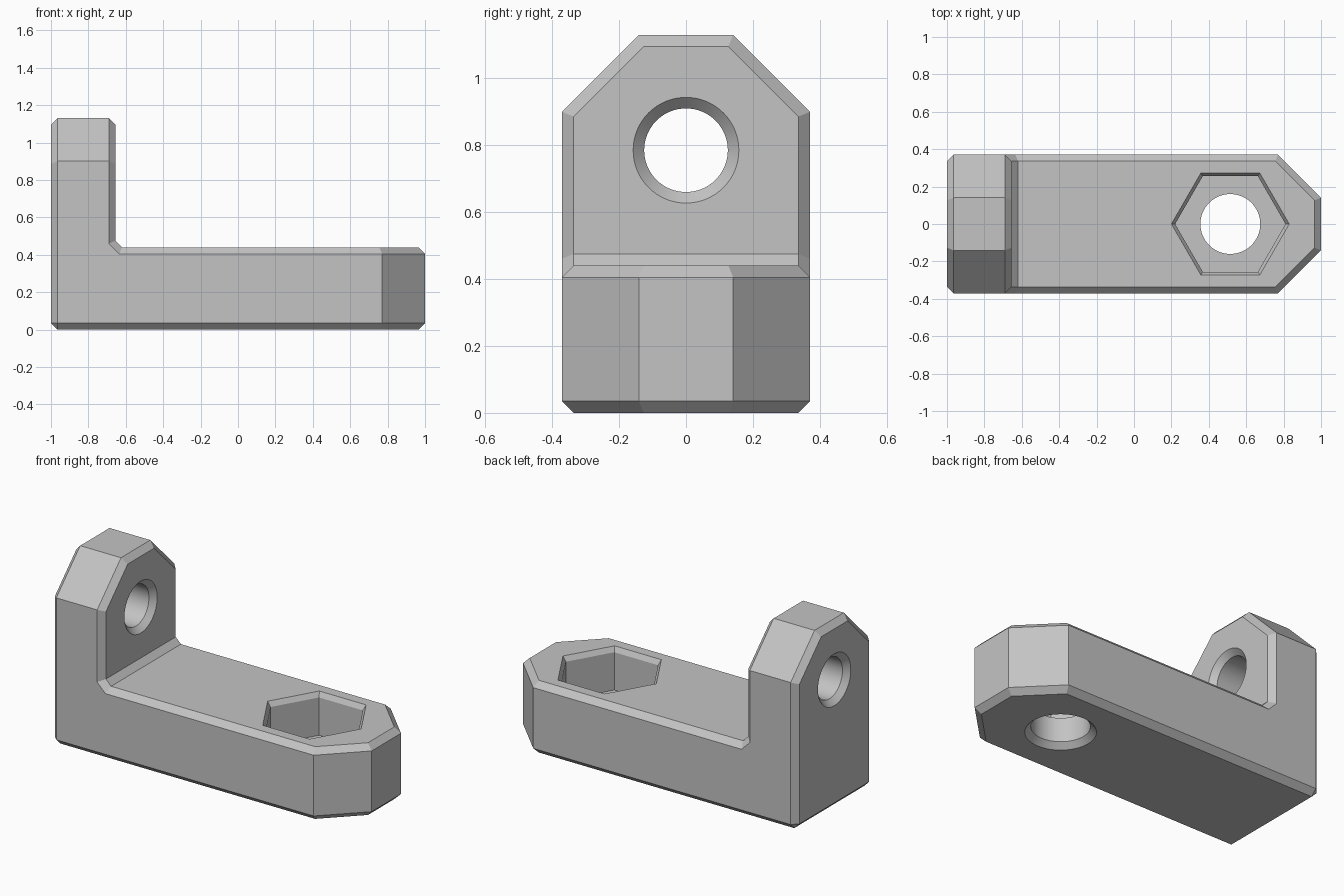
import bpy, bmesh, math
from mathutils import Matrix, Vector

cube = bpy.data.objects.get("Cube")
if cube:
    bpy.data.objects.remove(cube, do_unlink=True)

HALF_W, THICK, TOP = 0.371, 0.44, 1.13
BACK, INNER, NOSE = -1.0, -0.655, 1.0
CHAMFER, CORNER = 0.035, 0.23

grey = bpy.data.materials.new("plain_grey")
grey.use_nodes = True
colour = (0.55, 0.55, 0.55, 1)
grey.diffuse_color = colour
grey.node_tree.nodes["Principled BSDF"].inputs["Base Color"].default_value = colour


def to_object(name, bm):
    bmesh.ops.recalc_face_normals(bm, faces=bm.faces[:])
    mesh = bpy.data.meshes.new(name)
    bm.to_mesh(mesh)
    bm.free()
    mesh.materials.append(grey)
    obj = bpy.data.objects.new(name, mesh)
    bpy.context.collection.objects.link(obj)
    return obj


def spindle(name, rings, sides, matrix):
    """Closed solid through (height, radius) rings, used as a cutter."""
    bm = bmesh.new()
    loops = [[bm.verts.new((r * math.cos(math.tau * i / sides),
                            r * math.sin(math.tau * i / sides), h))
              for i in range(sides)] for h, r in rings]
    for a, b in zip(loops, loops[1:]):
        for i in range(sides):
            j = (i + 1) % sides
            bm.faces.new((a[i], a[j], b[j], b[i]))
    bm.faces.new(loops[0][::-1])
    bm.faces.new(loops[-1])
    bm.transform(matrix)
    obj = to_object(name, bm)
    obj.hide_render = True
    return obj


# L-shaped side profile with a small inner fillet, extruded across the width
bm = bmesh.new()
profile = [(BACK, 0), (NOSE, 0), (NOSE, THICK), (INNER + CHAMFER, THICK),
           (INNER, THICK + CHAMFER), (INNER, TOP), (BACK, TOP)]
face = bm.faces.new([bm.verts.new((x, -HALF_W, z)) for x, z in profile])
ext = bmesh.ops.extrude_face_region(bm, geom=[face])
bmesh.ops.translate(bm, vec=(0, 2 * HALF_W, 0),
                    verts=[v for v in ext["geom"] if isinstance(v, bmesh.types.BMVert)])

# Cut the corners of the nose and of the upright's top
for side in (-1, 1):
    for point, normal in (((NOSE, side * (HALF_W - CORNER), 0), (1, side, 0)),
                          ((0, side * (HALF_W - CORNER), TOP), (0, side, 1))):
        cut = bmesh.ops.bisect_plane(bm, geom=bm.verts[:] + bm.edges[:] + bm.faces[:],
                                     dist=1e-5, plane_co=point,
                                     plane_no=Vector(normal).normalized(), clear_outer=True)
        edges = [e for e in cut["geom_cut"] if isinstance(e, bmesh.types.BMEdge)]
        bmesh.ops.contextual_create(bm, geom=edges)
bmesh.ops.recalc_face_normals(bm, faces=bm.faces[:])


# Chamfer the rims of the plate, the upright and the fillet
def is_cap(f):
    n, c = f.normal, f.calc_center_median()
    flat = abs(n.z) > 0.9 and c.z < 0.5
    upright = abs(n.x) > 0.9 and c.x < 0
    return flat or upright or (n.x > 0.3 and n.z > 0.3)


rims = [e for e in bm.edges if e.is_convex and any(is_cap(f) for f in e.link_faces)]
bmesh.ops.bevel(bm, geom=rims, offset=CHAMFER, offset_type='OFFSET',
                segments=1, affect='EDGES', clamp_overlap=False)
bracket = to_object("bracket", bm)

# Cross hole with a countersink at both ends
pin_z, r, sink, over = 0.785, 0.125, 0.033, 0.02
pin_hole = spindle(
    "pin_hole_cutter",
    [(BACK - over, r + sink + over), (BACK + sink, r),
     (INNER - sink, r), (INNER + over, r + sink + over)], 64,
    Matrix.Translation((0, 0, pin_z)) @ Matrix.Rotation(math.pi / 2, 4, 'Y'))

# Vertical bolt hole, countersunk below, and hexagonal nut pocket above
at_bolt = Matrix.Translation((0.515, 0, 0))
r = 0.16
bolt_hole = spindle("bolt_hole_cutter",
                    [(-over, r + sink + over), (sink, r), (0.3, r)], 64, at_bolt)
nut_pocket = spindle("nut_pocket_cutter",
                     [(0.18, 0.295), (THICK - 0.03, 0.295),
                      (THICK, 0.315), (THICK + 0.03, 0.335)], 6, at_bolt)

cutters = (pin_hole, nut_pocket, bolt_hole)
for cutter in cutters:
    mod = bracket.modifiers.new(cutter.name, 'BOOLEAN')
    mod.operation, mod.solver, mod.object = 'DIFFERENCE', 'EXACT', cutter

# Apply the cuts, then smooth only the round walls
graph = bpy.context.evaluated_depsgraph_get()
mesh = bpy.data.meshes.new_from_object(bracket.evaluated_get(graph))
bracket.modifiers.clear()
bracket.data = mesh
for cutter in cutters:
    bpy.data.objects.remove(cutter, do_unlink=True)
bpy.ops.object.select_all(action='DESELECT')
bracket.select_set(True)
bpy.context.view_layer.objects.active = bracket
bpy.ops.object.shade_smooth_by_angle(angle=math.radians(25))
